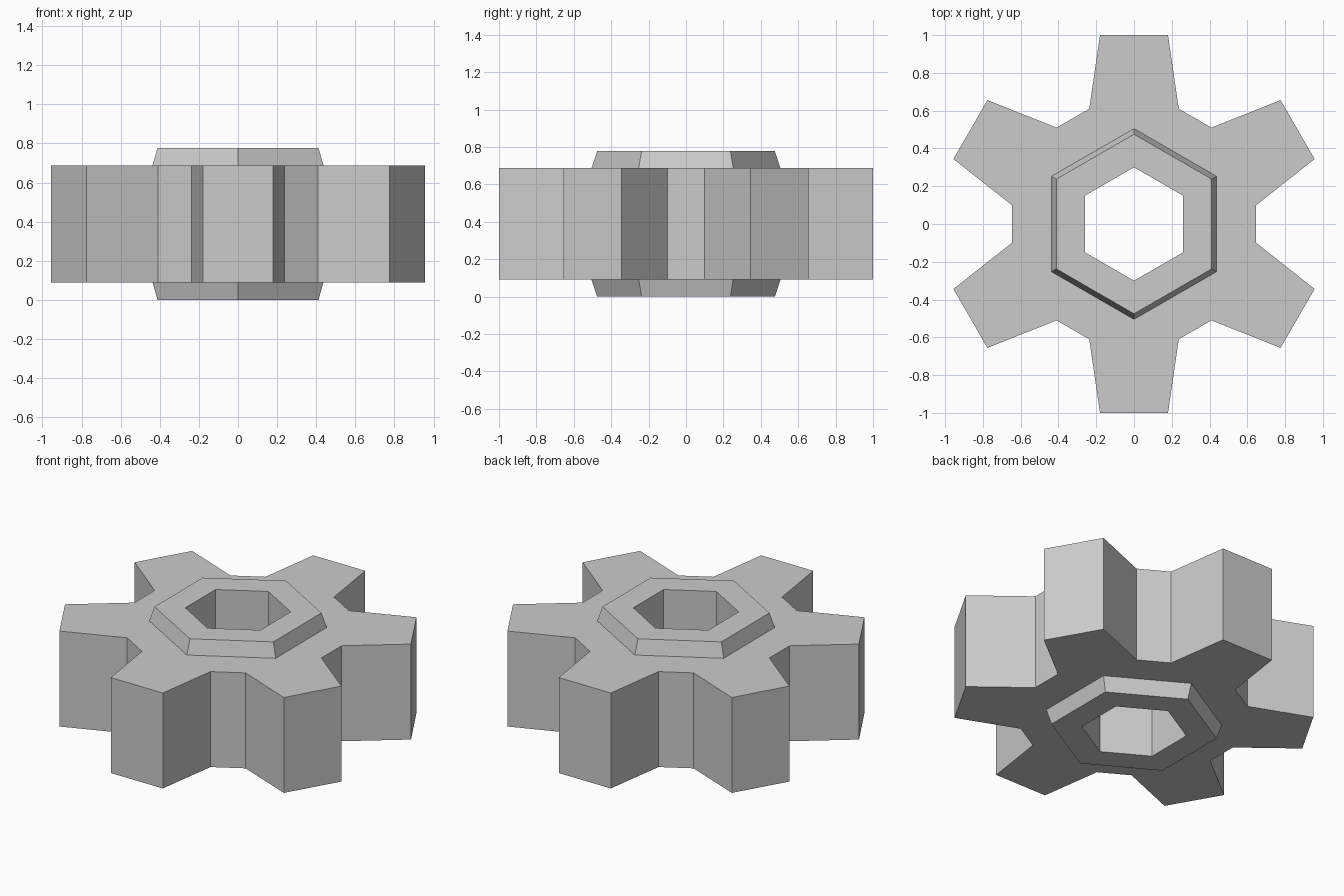
import bpy, bmesh
from math import radians
from mathutils import Matrix, Vector

cube = bpy.data.objects.get("Cube")
if cube:
    bpy.data.objects.remove(cube)

TEETH = 6
HEIGHT, HUB_STEP = 0.777, 0.09
HUB_BASE, HUB_RIM, BORE = 0.505, 0.475, 0.30
TOOTH = [(0.237, 0.61), (0.18, 1), (-0.18, 1), (-0.237, 0.61)]

grey = bpy.data.materials.new("grey metal")
grey.use_nodes = True
grey.diffuse_color = (0.6, 0.6, 0.6, 1)
grey.node_tree.nodes["Principled BSDF"].inputs["Base Color"].default_value = (0.6, 0.6, 0.6, 1)

bm = bmesh.new()


def ring(points, z):
    """Repeat points around the axis, once per tooth."""
    verts = []
    for k in range(TEETH):
        turn = Matrix.Rotation(radians(360 / TEETH * k), 3, "Z")
        verts += [bm.verts.new(turn @ Vector((x, y, z))) for x, y in points]
    return verts


def bridge(a, b):
    """Quad strip between two closed rings."""
    for i in range(len(a)):
        j = (i + 1) % len(a)
        bm.faces.new((a[i], a[j], b[j], b[i]))


def side(z_end, z_gear):
    """One flat side of the gear with its bevelled hub."""
    outline = ring(TOOTH, z_gear)
    base = ring([(0, HUB_BASE)], z_gear)
    rim = ring([(0, HUB_RIM)], z_end)
    bore = ring([(0, BORE)], z_end)
    bridge(base, rim)
    bridge(rim, bore)
    # Flat face: one tooth and one gap per sector
    for k in range(TEETH):
        n = (k + 1) % TEETH
        bm.faces.new(outline[4 * k:4 * k + 4] + [base[k]])
        bm.faces.new((outline[4 * k + 3], outline[4 * n], base[n], base[k]))
    return outline, bore


top_outline, top_bore = side(HEIGHT, HEIGHT - HUB_STEP)
low_outline, low_bore = side(0, HUB_STEP)
bridge(top_outline, low_outline)
bridge(top_bore, low_bore)
bmesh.ops.recalc_face_normals(bm, faces=bm.faces)

mesh = bpy.data.meshes.new("gear")
bm.to_mesh(mesh)
bm.free()
mesh.materials.append(grey)
gear = bpy.data.objects.new("gear", mesh)
bpy.context.collection.objects.link(gear)
